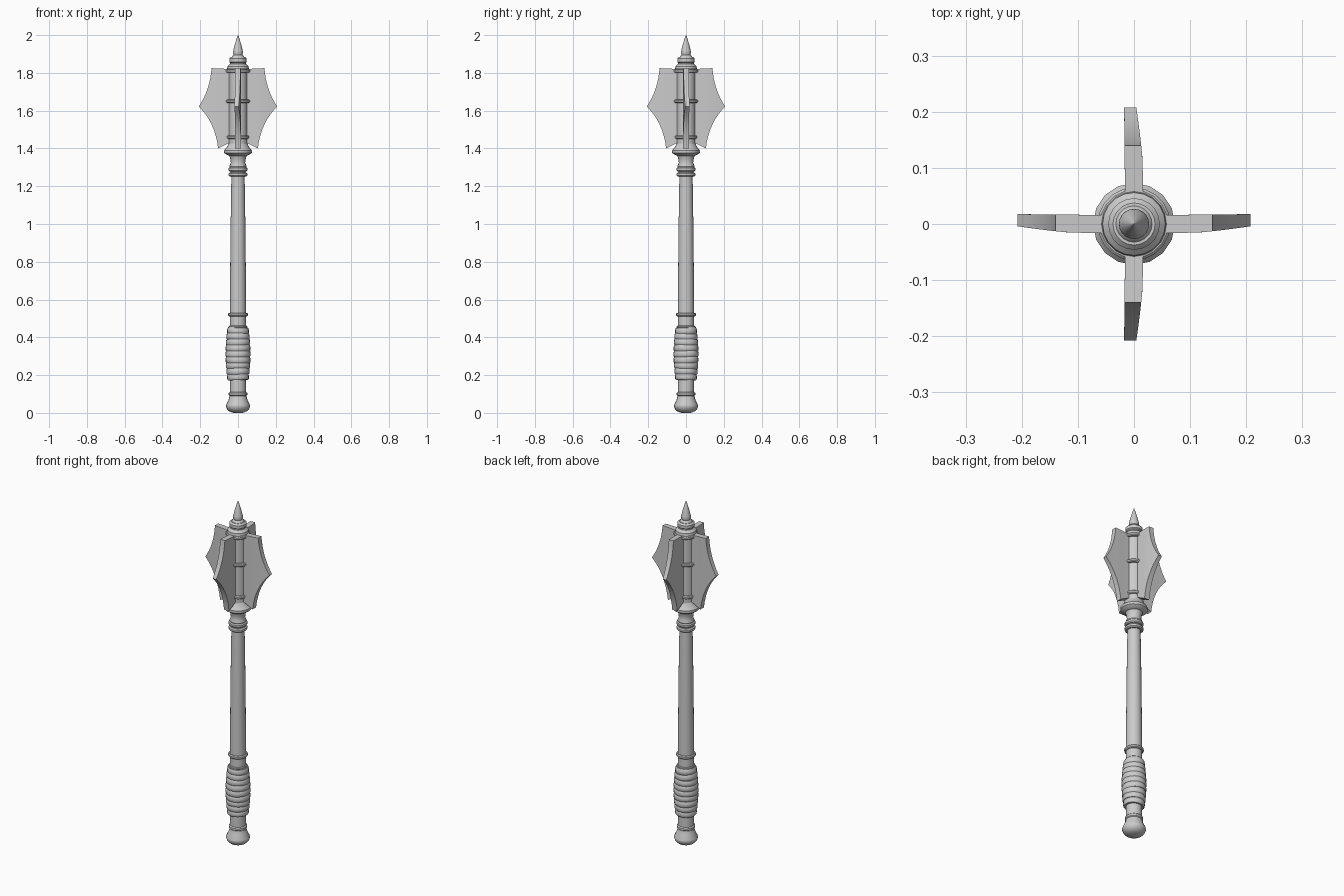
import bpy, bmesh, math, random
from mathutils import Vector

random.seed(4)
if "Cube" in bpy.data.objects:
    bpy.data.objects.remove(bpy.data.objects["Cube"], do_unlink=True)

GREY = (0.6, 0.6, 0.6, 1)
steel = bpy.data.materials.new("plain grey")
steel.use_nodes = True
steel.diffuse_color = GREY
steel.node_tree.nodes["Principled BSDF"].inputs["Base Color"].default_value = GREY


def finish(name, bm, angle=35):
    bmesh.ops.recalc_face_normals(bm, faces=bm.faces)
    mesh = bpy.data.meshes.new(name)
    bm.to_mesh(mesh)
    bm.free()
    mesh.materials.append(steel)
    ob = bpy.data.objects.new(name, mesh)
    bpy.context.collection.objects.link(ob)
    bpy.ops.object.select_all(action='DESELECT')
    ob.select_set(True)
    bpy.context.view_layer.objects.active = ob
    bpy.ops.object.shade_smooth_by_angle(angle=math.radians(angle))
    return ob


def lathe(name, profile, sides=20):
    """Turn a list of (radius, height) around z, closing both ends."""
    bm = bmesh.new()
    pts = [(0, profile[0][1])] + profile + [(0, profile[-1][1])]
    vs = [bm.verts.new((r, 0, z)) for r, z in pts]
    edges = [bm.edges.new(pair) for pair in zip(vs, vs[1:])]
    bmesh.ops.spin(bm, geom=vs + edges, cent=(0, 0, 0), axis=(0, 0, 1),
                   angle=math.tau, steps=sides, use_merge=True)
    bmesh.ops.remove_doubles(bm, verts=bm.verts, dist=1e-5)
    return finish(name, bm)


def ring(name, radius, z, height):
    b = height * 0.25
    h = height / 2
    lathe(name, [(radius - b, z - h), (radius, z - h + b),
                 (radius, z + h - b), (radius - b, z + h)])


# Handle
lathe("pommel", [(.025, 0), (.046, .008), (.058, .02), (.064, .034), (.063, .042),
                 (.05, .07), (.045, .088), (.043, .1)])
ring("pommel_ring", .049, .1, .022)
lathe("lower_shaft", [(.043, .1), (.043, .52)])
lathe("main_shaft", [(.043, .52), (.042, .7), (.039, 1.0), (.035, 1.26)])
ring("shaft_ring", .052, .52, .018)
ring("grip_collar", .049, .455, .014)

# Wrapped grip: overlapping, slightly tilted bands
BANDS = 9
step = (.45 - .175) / BANDS
for i in range(BANDS):
    z = .175 + step * (i + .5)
    r = .054 + .012 * math.sin(math.pi * (i + .5) / BANDS) ** .8
    h = step * .56
    band = lathe(f"grip_band_{i + 1}", [(r - .004, -h), (r, -h * .7), (r + .001, 0),
                                        (r - .001, h * .7), (r - .004, h)])
    band.location.z = z
    band.rotation_euler = (random.uniform(-.05, .05), random.uniform(-.05, .05), 0)

# Neck below the head
ring("neck_ring_lower", .05, 1.262, .022)
ring("neck_ring_upper", .05, 1.29, .022)
lathe("neck", [(.038, 1.25), (.04, 1.29), (.045, 1.305), (.038, 1.325), (.041, 1.345), (.046, 1.362)])
lathe("head_base", [(.046, 1.36), (.062, 1.368), (.073, 1.376), (.073, 1.39),
                    (.064, 1.4), (.055, 1.415), (.048, 1.43)], 16)

# Head core and its rings
lathe("head_core", [(.05, 1.41), (.05, 1.83)])
for i, (r, z) in enumerate([(.06, 1.46), (.065, 1.65), (.065, 1.81)]):
    ring(f"core_ring_{i + 1}", r, z, .018)
lathe("head_cap", [(.058, 1.82), (.056, 1.835), (.042, 1.848), (.04, 1.86)])
ring("top_collar", .046, 1.867, .034)
lathe("top_spike", [(.034, 1.88), (.03, 1.89), (.023, 1.895), (.027, 1.907), (.025, 1.918),
                    (.017, 1.95), (.008, 1.98), (.001, 2.0)])


# Blades: curved plates with two hollow edges meeting at a point
def bezier(a, b, c, t):
    return Vector(a).lerp(Vector(b), t).lerp(Vector(b).lerp(Vector(c), t), t)


def outer_edge(v):
    if v < .5:
        return bezier((.105, 1.4), (.122, 1.54), (.208, 1.622), v * 2)
    return bezier((.208, 1.622), (.148, 1.71), (.14, 1.825), v * 2 - 1)


def blade(name, turn):
    bm = bmesh.new()
    bmesh.ops.create_grid(bm, x_segments=8, y_segments=16, size=.5)

    def half(r):
        return .016 - .005 * max(0, (r - .12) / .088)

    for p in bm.verts:
        u, v = p.co.x + .5, p.co.y + .5
        p.co.xy = (0, 0)
        inner = Vector((.035, 1.435 + .385 * v))
        r, z = inner.lerp(outer_edge(v), u)
        bend = .007 * (max(0, r - .06) / .148) ** 2
        p.co = (r, bend - half(r), z)
    out = bmesh.ops.extrude_face_region(bm, geom=bm.faces[:])
    for p in out["geom"]:
        if isinstance(p, bmesh.types.BMVert):
            p.co.y += 2 * half(p.co.x)
    if turn:
        for p in bm.verts:
            p.co = (-p.co.y, p.co.x, p.co.z)
    ob = finish(name, bm)
    mirror = ob.modifiers.new("Mirror", 'MIRROR')
    mirror.use_axis = (not turn, turn, False)


blade("side_blades", False)
blade("front_back_blades", True)
